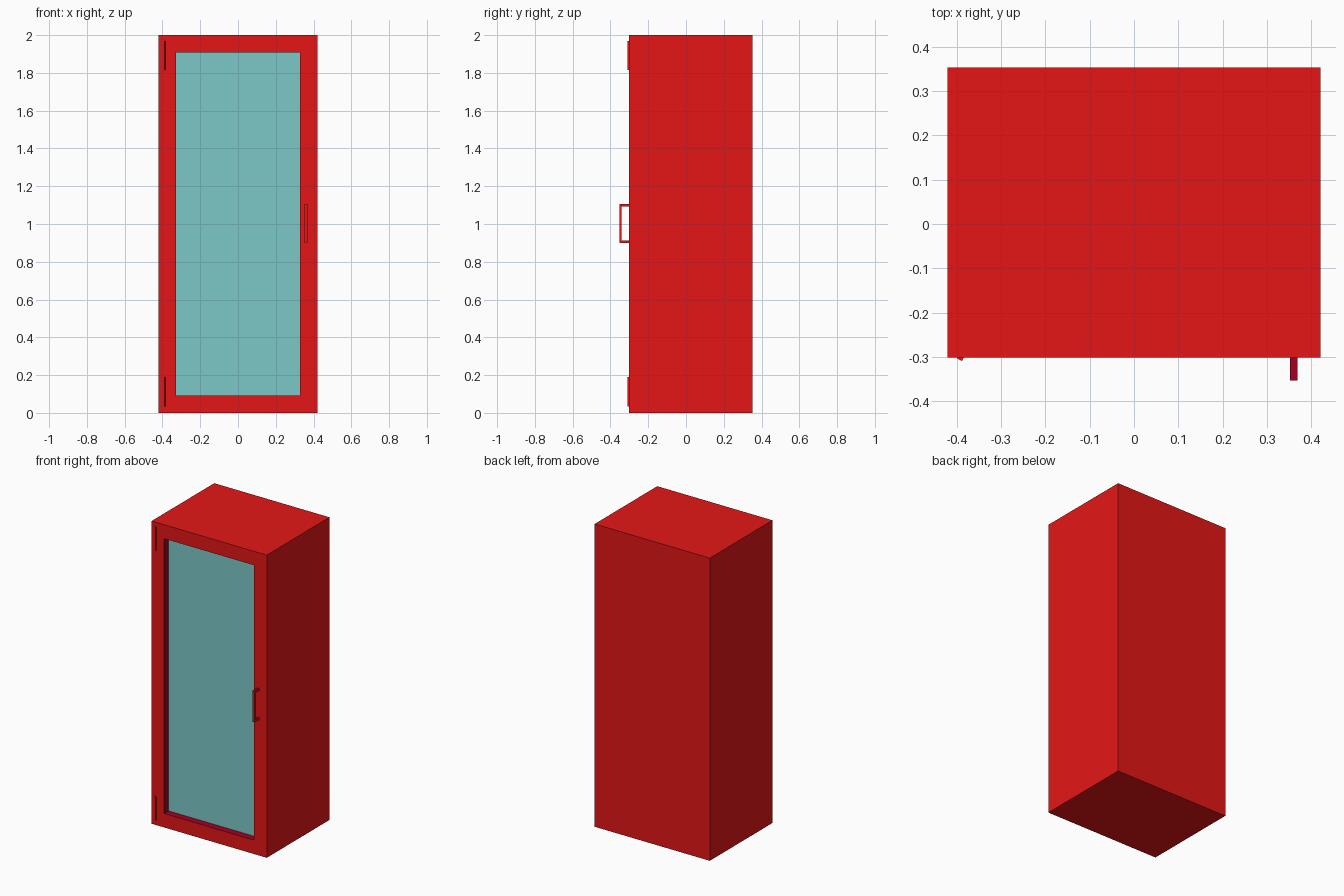
import bpy
import bmesh
from math import radians
from mathutils import Matrix, Vector

cube = bpy.data.objects.get("Cube")
if cube:
    bpy.data.objects.remove(cube, do_unlink=True)


def material(name, rgb):
    mat = bpy.data.materials.new(name)
    mat.use_nodes = True
    mat.diffuse_color = (*rgb, 1)
    mat.node_tree.nodes["Principled BSDF"].inputs["Base Color"].default_value = (*rgb, 1)
    return mat


RED = material("red paint", (0.78, 0.008, 0.008))
CRIMSON = material("dark crimson", (0.36, 0.0, 0.016))
GLASS = material("teal glass", (0.2, 0.575, 0.575))


def add_object(name, bm, *mats):
    mesh = bpy.data.meshes.new(name)
    bm.normal_update()
    bm.to_mesh(mesh)
    bm.free()
    for mat in mats:
        mesh.materials.append(mat)
    obj = bpy.data.objects.new(name, mesh)
    bpy.context.collection.objects.link(obj)


def add_box(bm, low, high, transform=Matrix()):
    low, high = Vector(low), Vector(high)
    place = Matrix.Translation((low + high) / 2) @ Matrix.Diagonal((*(high - low), 1))
    bmesh.ops.create_cube(bm, size=1, matrix=transform @ place)


FRONT = -0.301

# Cabinet: solid box with a recessed window opening, crimson around the reveal
bm = bmesh.new()
add_box(bm, (-0.421, FRONT, 0), (0.421, 0.353, 2))
bm.normal_update()
front = min(bm.faces, key=lambda f: f.normal.y)
bmesh.ops.inset_individual(bm, faces=[front], thickness=0.092, use_even_offset=True)
recess = bmesh.ops.extrude_discrete_faces(bm, faces=[front])["faces"][0]
bmesh.ops.translate(bm, vec=(0, 0.05, 0), verts=recess.verts)
for face in bm.faces:
    depth = face.calc_center_median().y - FRONT
    face.material_index = int(0.01 < depth < 0.04)
add_object("cabinet", bm, RED, CRIMSON)

# Glass pane set into the opening
bm = bmesh.new()
add_box(bm, (-0.329, FRONT + 0.046, 0.092), (0.329, FRONT + 0.052, 1.908))
add_object("glass_pane", bm, GLASS)

# Handle: square-section bracket, crimson on its upward and downward faces
bm = bmesh.new()
add_box(bm, (0.352, -0.353, 0.9), (0.369, -0.341, 1.105))
for z in (0.9, 1.093):
    add_box(bm, (0.352, -0.341, z), (0.369, FRONT, z + 0.012))
bm.normal_update()
for face in bm.faces:
    face.material_index = int(abs(face.normal.z) > 0.5)
add_object("handle", bm, RED, CRIMSON)

# Hinges: slim turned plates, half sunk into the frame
for name, z in (("lower_hinge", 0.112), ("upper_hinge", 1.892)):
    bm = bmesh.new()
    turn = Matrix.Translation((-0.388, -0.309, z)) @ Matrix.Rotation(radians(-25), 4, "Z")
    add_box(bm, (-0.012, 0, -0.078), (0, 0.02, 0.078), turn)
    add_object(name, bm, RED)
